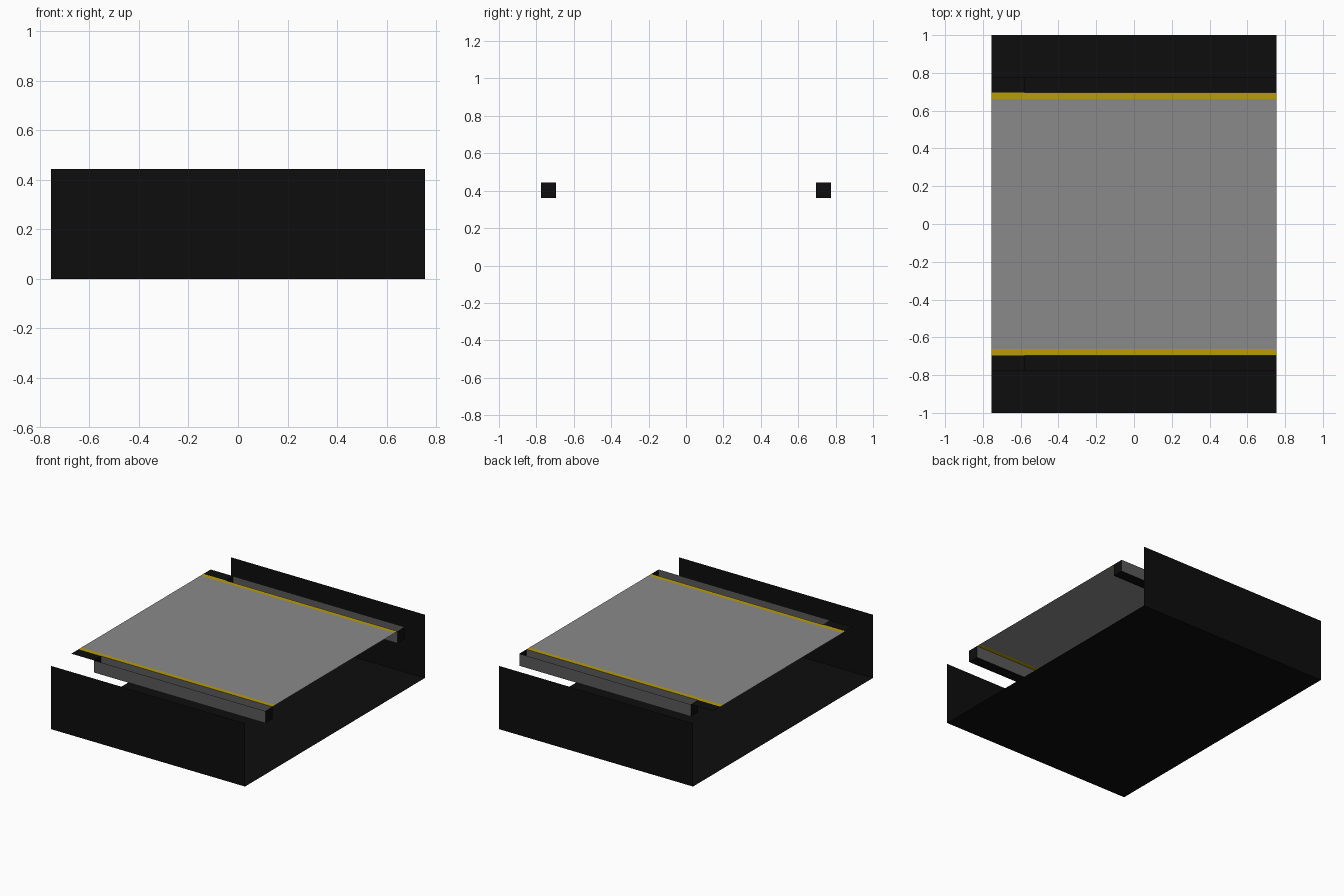
import bpy, bmesh

if "Cube" in bpy.data.objects:
    bpy.data.objects.remove(bpy.data.objects["Cube"])

def mat(name, r, g, b):
    m = bpy.data.materials.new(name)
    m.diffuse_color = (r, g, b, 1)
    m.use_nodes = True
    m.node_tree.nodes["Principled BSDF"].inputs["Base Color"].default_value = m.diffuse_color
    return m

BLACK = mat("black", 0.004, 0.004, 0.004)
GREY = mat("platform grey", 0.255, 0.255, 0.255)
DARK = mat("dark grey", 0.1, 0.1, 0.1)
YELLOW = mat("safety yellow", 0.48, 0.335, 0.003)

X, TOP = 0.755, 0.445          # half length, platform height
EDGE, OUT, LOW = 0.695, 0.775, 0.36   # platform edge, trough outside, trough bottom
STEP = -0.58                   # trough end

def sheets(name, parts):
    """Object from flat thin rectangles: (low corner, high corner, material), one axis flat."""
    bm = bmesh.new()
    mats = []
    for a, b, m in parts:
        if m not in mats:
            mats.append(m)
        flat = min(range(3), key=lambda i: abs(b[i] - a[i]))
        u, v = [i for i in range(3) if i != flat]
        vs = []
        for p, q in ((a, a), (b, a), (b, b), (a, b)):
            c = list(a)
            c[u], c[v] = p[u], q[v]
            vs.append(bm.verts.new(c))
        f = bm.faces.new(vs)
        f.material_index = mats.index(m)
        f.normal_update()
        if flat == 2 and f.normal.z < 0:
            f.normal_flip()
    me = bpy.data.meshes.new(name)
    bm.to_mesh(me)
    bm.free()
    for m in mats:
        me.materials.append(m)
    ob = bpy.data.objects.new(name, me)
    bpy.context.collection.objects.link(ob)

# Track bed and platform deck
sheets("track_bed", [((-X, -1, 0), (X, 1, 0), BLACK)])
sheets("platform_deck", [((-X, -0.663, TOP), (X, 0.663, TOP), GREY)])

for side, s in (("front", -1), ("back", 1)):
    # Outer wall and yellow safety stripe
    sheets(side + "_wall", [((-X, s, 0), (X, s, TOP), BLACK)])
    sheets(side + "_stripe", [((-X, s * 0.663, TOP), (X, s * EDGE, TOP), YELLOW)])
    # Open trough hanging off the platform edge
    e, o = s * EDGE, s * OUT
    sheets(side + "_trough", [
        ((STEP, e, LOW), (X, e, TOP), DARK),
        ((STEP, o, LOW), (X, o, TOP), DARK),
        ((STEP, e, LOW), (X, o, LOW), BLACK),
        ((STEP, e, LOW), (STEP, o, TOP), BLACK),
        ((X, e, LOW), (X, o, TOP), BLACK)])
    # Flat black plate past the trough's end
    sheets(side + "_end_plate", [((-X, e, TOP), (STEP, o, TOP), BLACK)])
